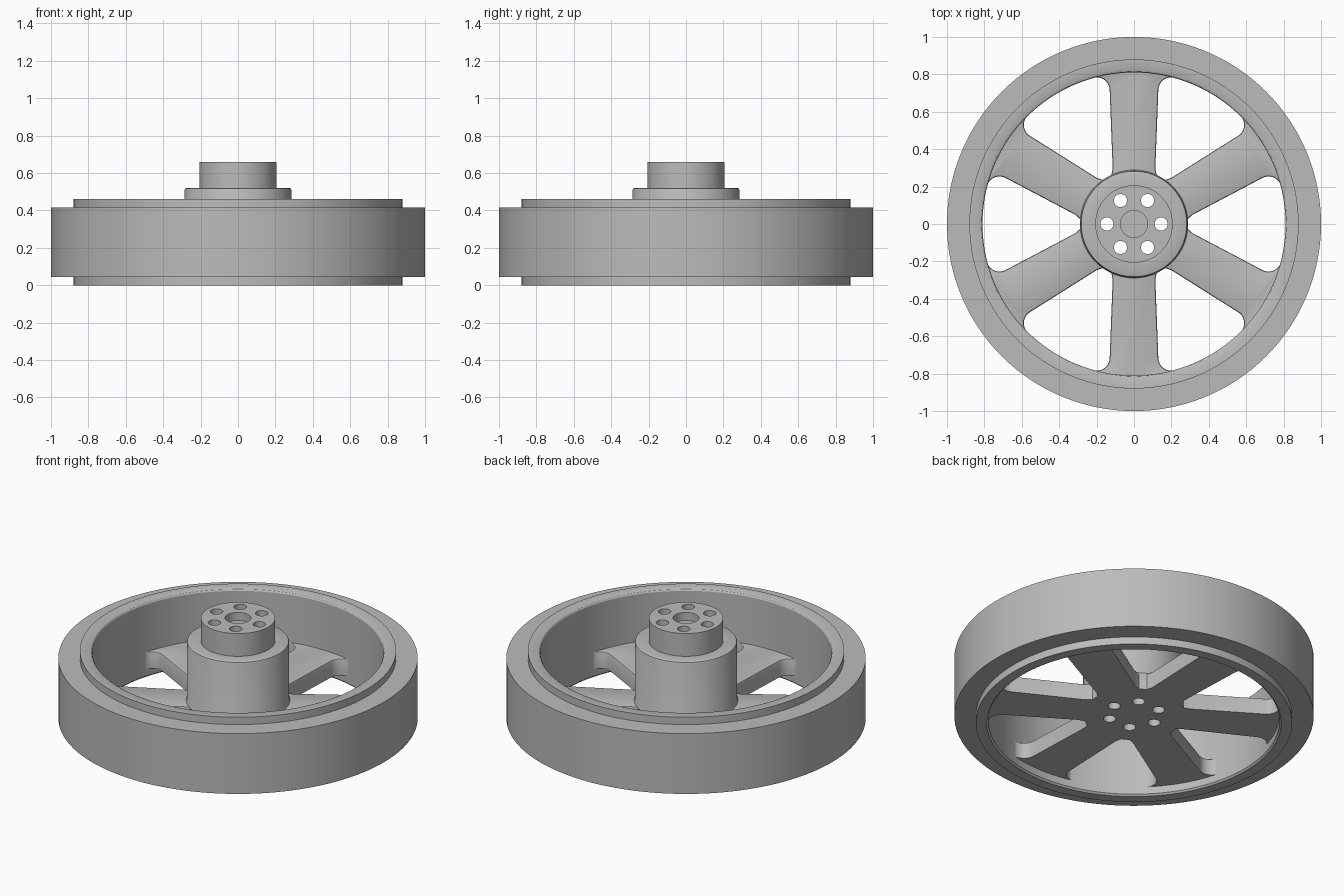
import bpy, bmesh, math
from math import sin, cos, pi, radians

if "Cube" in bpy.data.objects:
    bpy.data.objects.remove(bpy.data.objects["Cube"], do_unlink=True)

SEGMENTS = 128
RIM_IN = 0.812
HUB_R = 0.285
PLATE_LOW, PLATE_TOP = 0.055, 0.157

grey = bpy.data.materials.new("plain grey")
grey.use_nodes = True
GREY = (0.5, 0.5, 0.5, 1)
grey.diffuse_color = GREY
grey.node_tree.nodes["Principled BSDF"].inputs["Base Color"].default_value = GREY


def make(name, bm):
    bmesh.ops.recalc_face_normals(bm, faces=bm.faces)
    mesh = bpy.data.meshes.new(name)
    bm.to_mesh(mesh)
    bm.free()
    mesh.materials.append(grey)
    obj = bpy.data.objects.new(name, mesh)
    bpy.context.collection.objects.link(obj)
    return obj


def activate(obj):
    bpy.ops.object.select_all(action='DESELECT')
    obj.select_set(True)
    bpy.context.view_layer.objects.active = obj


def lathe(name, profile, closed=True):
    """Revolve (radius, height) points about z; open profiles get flat caps."""
    bm = bmesh.new()
    rings = [[bm.verts.new((r * cos(2 * pi * i / SEGMENTS), r * sin(2 * pi * i / SEGMENTS), z))
              for i in range(SEGMENTS)] for r, z in profile]
    pairs = list(zip(rings, rings[1:]))
    if closed:
        pairs.append((rings[-1], rings[0]))
    else:
        bm.faces.new(rings[0])
        bm.faces.new(rings[-1])
    for a, b in pairs:
        for i in range(SEGMENTS):
            j = (i + 1) % SEGMENTS
            bm.faces.new((a[i], a[j], b[j], b[i]))
    return make(name, bm)


def prism(bm, outline, low, high):
    """Add a vertical prism over a 2D outline."""
    bottom = [bm.verts.new((x, y, low)) for x, y in outline]
    top = [bm.verts.new((x, y, high)) for x, y in outline]
    bm.faces.new(bottom)
    bm.faces.new(top)
    for i in range(len(outline)):
        j = (i + 1) % len(outline)
        bm.faces.new((bottom[i], bottom[j], top[j], top[i]))


def polar(r, a):
    return (r * cos(a), r * sin(a))


def cut(obj, cutter):
    mod = obj.modifiers.new("cut", 'BOOLEAN')
    mod.operation = 'DIFFERENCE'
    mod.solver = 'EXACT'
    mod.object = cutter
    activate(obj)
    bpy.ops.object.modifier_apply(modifier=mod.name)


def window_outline(turn):
    """Opening between two spokes, with rounded outer corners."""
    inner, outer, fillet = 0.112, 0.13, 0.07
    cy = outer + fillet
    cx = math.sqrt((RIM_IN - fillet) ** 2 - cy ** 2)
    end = math.atan2(cy, cx)
    half = [polar(HUB_R, pi / 6), polar(HUB_R, math.asin(inner / HUB_R) + 0.04),
            (HUB_R - 0.005, inner + 0.005)]
    half[2] = (HUB_R + 0.01, inner + 0.002)
    for i in range(13):
        a = -pi / 2 + (end + pi / 2) * i / 12
        half.append((cx + fillet * cos(a), cy + fillet * sin(a)))
    half += [polar(RIM_IN, end + (pi / 6 - end) * i / 8) for i in range(1, 9)]
    # Mirror the half outline about the centre line of the opening
    c, s = cos(pi / 3), sin(pi / 3)
    other = [(x * c + y * s, x * s - y * c) for x, y in half[1:-1]]
    c, s = cos(turn), sin(turn)
    return [(x * c - y * s, x * s + y * c) for x, y in half + other[::-1]]


# Tread band and the rim inside it
tread = lathe("tread", [(0.87, 0.045), (1, 0.045), (1, 0.415), (0.87, 0.415)])
rim = lathe("rim", [(0.82, 0), (0.88, 0), (0.88, 0.46), (0.823, 0.46), (0.815, 0.456),
                    (0.81, 0.448), (0.81, 0.01)])

# Hub with a stepped boss and a shallow centre recess
hub = lathe("hub", [(0.27, 0.1), (HUB_R + 0.004, 0.157), (HUB_R, 0.165), (HUB_R, 0.51),
                    (0.282, 0.517), (0.275, 0.52), (0.207, 0.52), (0.207, 0.66),
                    (0.072, 0.66), (0.072, 0.61)], closed=False)

# Spoked plate, cut from a disc
spokes = lathe("spokes", [(0.84, PLATE_LOW), (0.84, PLATE_TOP)], closed=False)
bm = bmesh.new()
for k in range(6):
    prism(bm, window_outline(radians(30 + 60 * k)), -0.2, 0.4)
window_cutter = make("window_cutter", bm)
cut(spokes, window_cutter)

# Soften the upper edges of the spokes
bm = bmesh.new()
bm.from_mesh(spokes.data)
edges = [e for e in bm.edges if len(e.link_faces) == 2 and e.calc_face_angle(0) > 1
         and all(v.co.z > PLATE_TOP - 0.001 and v.co.xy.length < RIM_IN - 0.002 for v in e.verts)]
bmesh.ops.bevel(bm, geom=edges, offset=0.01, segments=2, profile=0.5, affect='EDGES')
bm.to_mesh(spokes.data)
bm.free()

# Six bolt holes straight through hub and plate
bm = bmesh.new()
for k in range(6):
    x, y = polar(0.145, k * pi / 3)
    hole = [(x + 0.035 * cos(2 * pi * i / 32), y + 0.035 * sin(2 * pi * i / 32)) for i in range(32)]
    prism(bm, hole, -0.2, 0.9)
bolt_cutter = make("bolt_cutter", bm)
cut(hub, bolt_cutter)
cut(spokes, bolt_cutter)

for helper in (window_cutter, bolt_cutter):
    bpy.data.objects.remove(helper, do_unlink=True)

for part in (tread, rim, hub, spokes):
    activate(part)
    bpy.ops.object.shade_smooth_by_angle(angle=radians(30))
